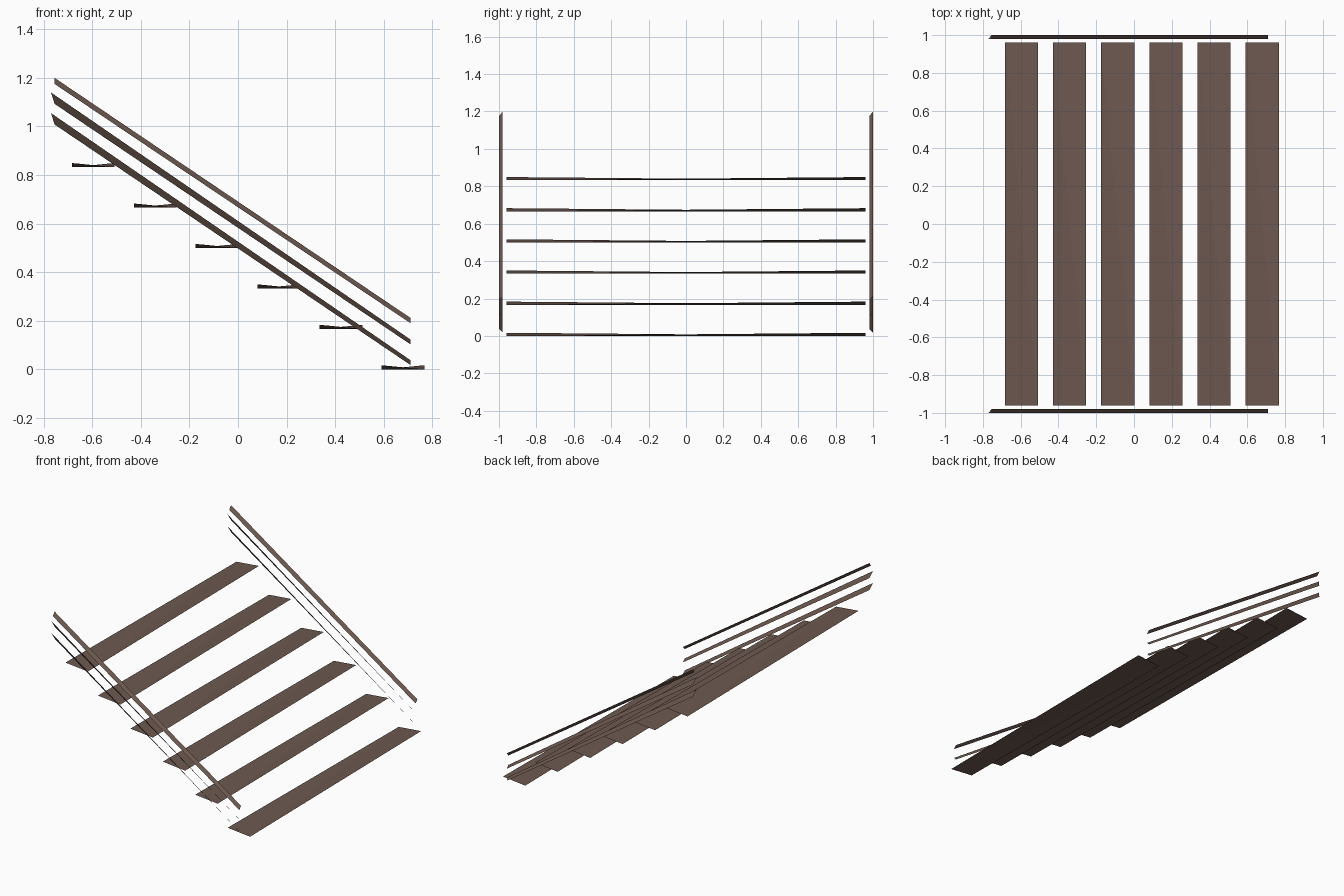
import bpy

cube = bpy.data.objects.get("Cube")
if cube:
    bpy.data.objects.remove(cube, do_unlink=True)

# Dark brown timber
wood = bpy.data.materials.new("brown_wood")
wood.use_nodes = True
colour = (0.152, 0.1, 0.08, 1)
wood.diffuse_color = colour
wood.node_tree.nodes["Principled BSDF"].inputs["Base Color"].default_value = colour


def sheet(name, corners, faces):
    """Thin flat-shaded board made from four corners."""
    mesh = bpy.data.meshes.new(name)
    mesh.from_pydata(corners, [], faces)
    mesh.materials.append(wood)
    obj = bpy.data.objects.new(name, mesh)
    bpy.context.collection.objects.link(obj)
    return obj


# Treads: boards creased along one diagonal, two opposite corners raised
STEPS, RUN, RISE = 6, 0.255, 0.1665
DEPTH, HALF, LIFT = 0.176, 0.96, 0.017
for i in range(STEPS):
    x1 = 0.767 - i * RUN
    x0 = x1 - DEPTH
    z = i * RISE
    sheet(f"tread_{i + 1}",
          [(x0, -HALF, z + LIFT), (x1, -HALF, z),
           (x1, HALF, z + LIFT), (x0, HALF, z)],
          [(0, 1, 3), (1, 2, 3)])

# Rails: slanted strips, the handrail tilted opposite to the two lower rails
X_TOP, X_FOOT = -0.755, 0.71
for side, y in (("right", -1.0), ("left", 0.98)):
    inner = y + 0.02
    sheet(f"{side}_handrail",
          [(X_TOP, y, 1.175), (X_FOOT, y, 0.19),
           (X_FOOT, inner, 0.212), (X_TOP, inner, 1.2)],
          [(0, 1, 2, 3)])
    for part, drop in (("middle_rail", 0), ("lower_rail", 0.085)):
        sheet(f"{side}_{part}",
              [(X_TOP, inner, 1.093 - drop), (X_FOOT, inner, 0.103 - drop),
               (X_FOOT, y, 0.123 - drop), (X_TOP - 0.015, y, 1.14 - drop)],
              [(3, 2, 1, 0)])
